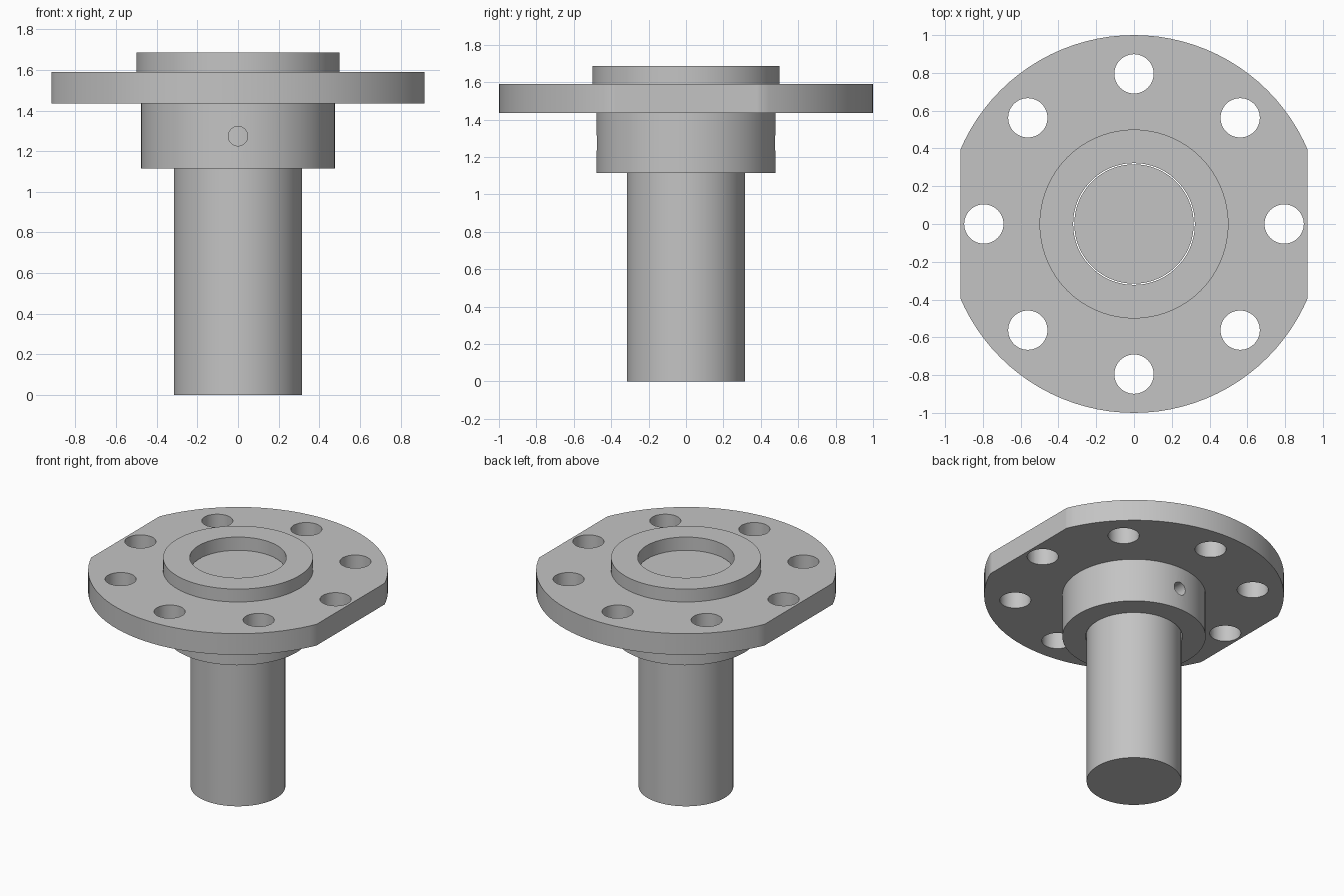
import bpy, bmesh
from math import cos, sin, pi, radians
from mathutils import Matrix

SEGMENTS = 96
BORE, SHAFT = 0.322, 0.316
COLLAR, FLANGE, BOSS = 0.478, 1.0, 0.5
Z_COLLAR, Z_FLANGE, Z_FACE, Z_TOP = 1.114, 1.434, 1.59, 1.685
FLAT = 0.918

default = bpy.data.objects.get("Cube")
if default:
    bpy.data.objects.remove(default, do_unlink=True)

steel = bpy.data.materials.new("grey_steel")
steel.use_nodes = True
colour = (0.55, 0.55, 0.55, 1)
steel.diffuse_color = colour
steel.node_tree.nodes["Principled BSDF"].inputs["Base Color"].default_value = colour


def make_object(name, bm):
    bmesh.ops.recalc_face_normals(bm, faces=bm.faces)
    mesh = bpy.data.meshes.new(name)
    bm.to_mesh(mesh)
    bm.free()
    obj = bpy.data.objects.new(name, mesh)
    bpy.context.collection.objects.link(obj)
    mesh.materials.append(steel)
    return obj


def lathe(name, profile):
    """Revolve a closed (radius, z) profile about the z axis."""
    bm = bmesh.new()
    rings = []
    for i in range(SEGMENTS):
        a = 2 * pi * i / SEGMENTS
        rings.append([bm.verts.new((r * cos(a), r * sin(a), z)) for r, z in profile])
    for i, ring in enumerate(rings):
        nxt = rings[(i + 1) % SEGMENTS]
        for j in range(len(profile)):
            k = (j + 1) % len(profile)
            bm.faces.new((ring[j], nxt[j], nxt[k], ring[k]))
    return make_object(name, bm)


def add_cylinder(bm, radius, depth, matrix, segments=48):
    bmesh.ops.create_cone(bm, cap_ends=True, segments=segments, radius1=radius,
                          radius2=radius, depth=depth, matrix=matrix)


def activate(obj):
    bpy.ops.object.select_all(action='DESELECT')
    obj.select_set(True)
    bpy.context.view_layer.objects.active = obj


# Flanged nut: collar, flange and boss around a through bore
nut = lathe("flanged_nut", [
    (BORE, Z_COLLAR), (COLLAR, Z_COLLAR), (COLLAR, Z_FLANGE), (FLANGE, Z_FLANGE),
    (FLANGE, Z_FACE), (BOSS, Z_FACE), (BOSS, Z_TOP), (BORE, Z_TOP)])

# Cutters: bolt holes, side flats and front/back oil holes
cut = bmesh.new()
for i in range(8):
    a = i * pi / 4
    centre = (0.795 * cos(a), 0.795 * sin(a), (Z_FLANGE + Z_FACE) / 2)
    add_cylinder(cut, 0.104, 0.4, Matrix.Translation(centre))
for side in (-1, 1):
    bmesh.ops.create_cube(cut, size=1, matrix=Matrix.Translation(
        (side * (FLAT + 0.5), 0, (Z_FLANGE + Z_FACE) / 2)) @ Matrix.Diagonal((1, 3, 1, 1)))
    add_cylinder(cut, 0.048, 0.3, Matrix.Translation((0, side * 0.42, 1.274))
                 @ Matrix.Rotation(radians(90), 4, 'X'), 32)
cutter = make_object("hole_cutter", cut)
cutter.hide_render = True

boolean = nut.modifiers.new("holes", 'BOOLEAN')
boolean.operation = 'DIFFERENCE'
boolean.solver = 'EXACT'
boolean.object = cutter
activate(nut)
bpy.ops.object.modifier_apply(modifier=boolean.name)
bpy.data.objects.remove(cutter, do_unlink=True)

# Shaft: solid rod ending inside the bore, level with the flange face
bm = bmesh.new()
add_cylinder(bm, SHAFT, Z_FACE, Matrix.Translation((0, 0, Z_FACE / 2)), SEGMENTS)
shaft = make_object("shaft", bm)

for part in (nut, shaft):
    activate(part)
    bpy.ops.object.shade_smooth_by_angle(angle=radians(30))
